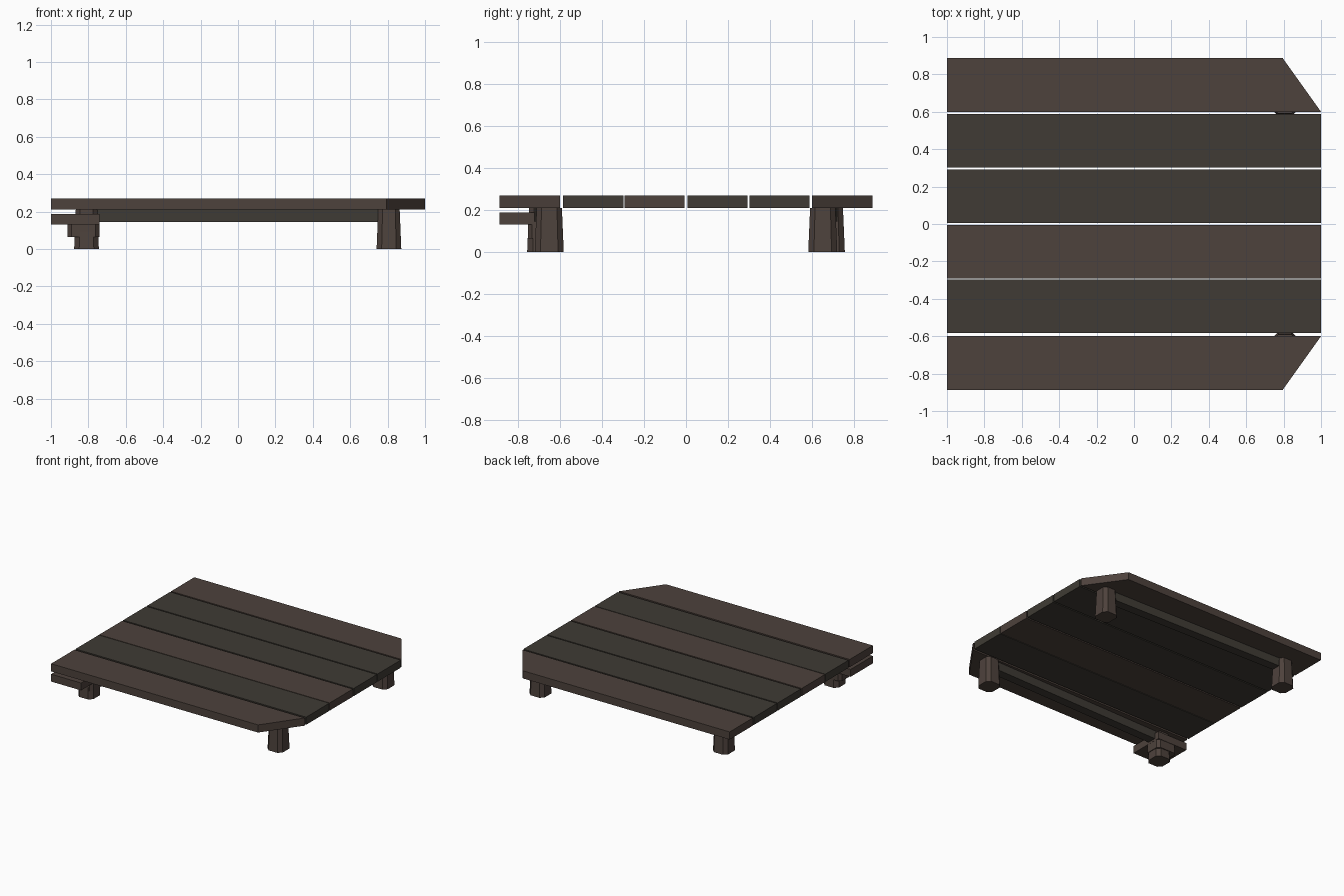
import bpy, bmesh, math

if "Cube" in bpy.data.objects:
    bpy.data.objects.remove(bpy.data.objects["Cube"])


def material(name, rgb):
    m = bpy.data.materials.new(name)
    m.diffuse_color = (*rgb, 1)
    m.use_nodes = True
    m.node_tree.nodes["Principled BSDF"].inputs["Base Color"].default_value = m.diffuse_color
    return m


BROWN = material("brown_wood", (0.075, 0.054, 0.045))
DARK = material("dark_wood", (0.050, 0.044, 0.035))


def prism(name, outline, z0, z1, mat, top_scale=1.0):
    """Extrude an xy outline from z0 to z1, optionally tapering about its centre."""
    n = len(outline)
    cx = sum(p[0] for p in outline) / n
    cy = sum(p[1] for p in outline) / n
    bm = bmesh.new()
    low = [bm.verts.new((x, y, z0)) for x, y in outline]
    top = [bm.verts.new((cx + (x - cx) * top_scale, cy + (y - cy) * top_scale, z1))
           for x, y in outline]
    bm.faces.new(low[::-1])
    bm.faces.new(top)
    for i in range(n):
        j = (i + 1) % n
        bm.faces.new((low[i], low[j], top[j], top[i]))
    bmesh.ops.recalc_face_normals(bm, faces=bm.faces)
    me = bpy.data.meshes.new(name)
    bm.to_mesh(me)
    bm.free()
    me.materials.append(mat)
    ob = bpy.data.objects.new(name, me)
    bpy.context.collection.objects.link(ob)
    return ob


def rect(x0, x1, y0, y1):
    return [(x0, y0), (x1, y0), (x1, y1), (x0, y1)]


def cut_square(cx, cy, hx, hy, c):
    """Rectangle with cut corners (eight sides)."""
    return [(cx - hx + c, cy - hy), (cx + hx - c, cy - hy),
            (cx + hx, cy - hy + c), (cx + hx, cy + hy - c),
            (cx + hx - c, cy + hy), (cx - hx + c, cy + hy),
            (cx - hx, cy + hy - c), (cx - hx, cy - hy + c)]


# Inner deck planks
for i, (y, mat) in enumerate([(-0.441, DARK), (-0.149, BROWN), (0.149, DARK), (0.445, DARK)]):
    prism(f"deck_plank_{i + 1}", rect(-1, 1, y - 0.143, y + 0.143), 0.21, 0.27, mat)

for s, side in ((-1, "front"), (1, "back")):
    # Outer planks with one angled end
    prism(f"{side}_edge_plank",
          [(-1, s * 0.60), (1, s * 0.60), (0.795, s * 0.887), (-1, s * 0.887)],
          0.21, 0.27, BROWN)
    # Tapered eight-sided legs
    prism(f"{side}_right_leg", cut_square(0.807, s * 0.65, 0.066, 0.069, 0.027),
          0, 0.21, BROWN, 0.87)
    prism(f"{side}_left_leg", cut_square(-0.81, s * 0.686, 0.066, 0.069, 0.027),
          0, 0.21, BROWN, 0.87)
    # Rail joining the two legs
    prism(f"{side}_rail",
          [(-0.81, s * 0.686 - 0.035), (0.807, s * 0.65 - 0.035),
           (0.807, s * 0.65 + 0.035), (-0.81, s * 0.686 + 0.035)],
          0.145, 0.21, DARK)

# Corner step and its support block round the front left leg
prism("corner_step", rect(-1, -0.74, -0.887, -0.61), 0.13, 0.188, BROWN)
prism("step_support", cut_square(-0.826, -0.682, 0.085, 0.069, 0.02), 0.065, 0.13, BROWN)
